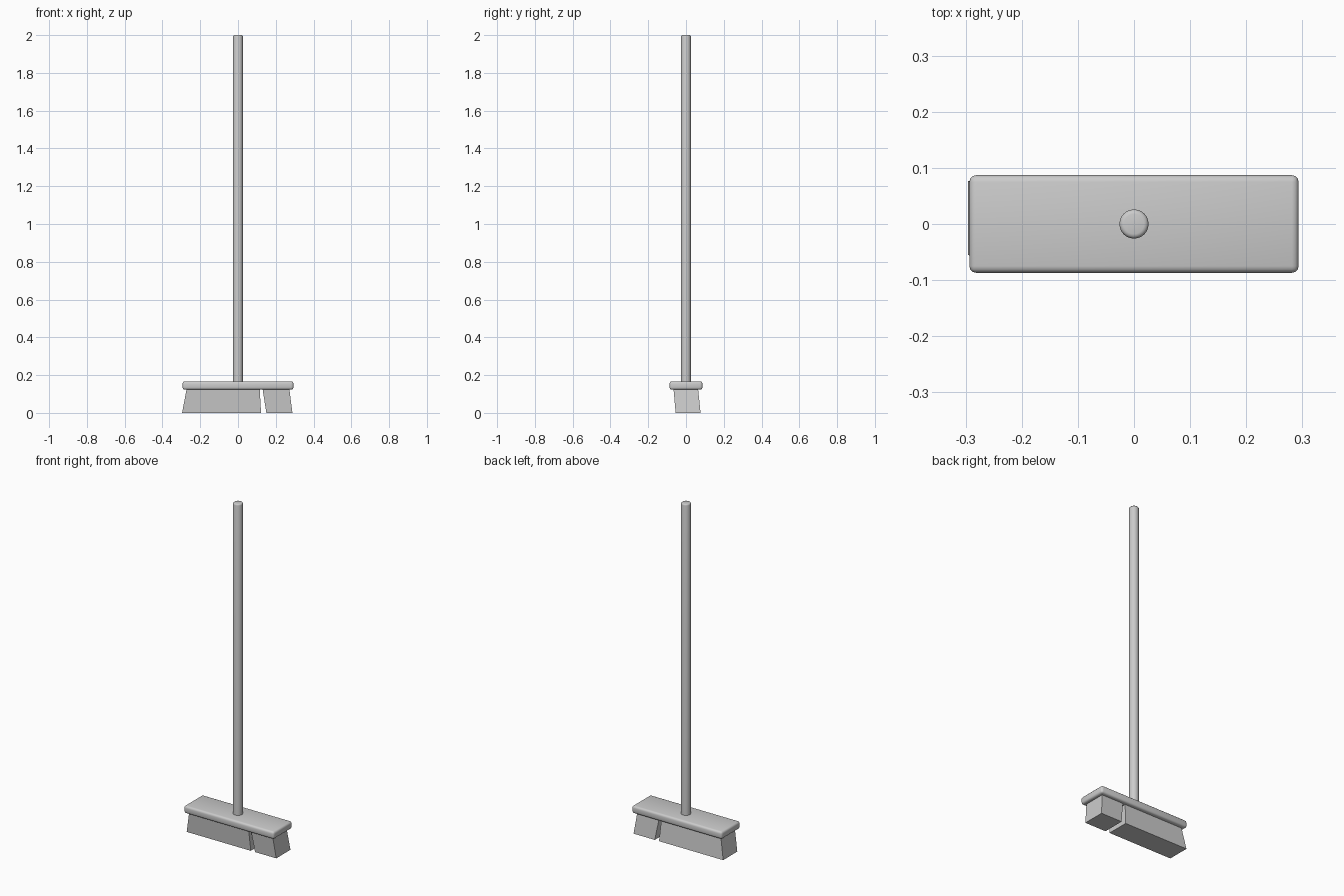
import bpy, bmesh
from math import radians

if "Cube" in bpy.data.objects:
    bpy.data.objects.remove(bpy.data.objects["Cube"])


def finish(name, bm, smooth=False):
    bmesh.ops.recalc_face_normals(bm, faces=bm.faces)
    mesh = bpy.data.meshes.new(name)
    bm.to_mesh(mesh)
    bm.free()
    obj = bpy.data.objects.new(name, mesh)
    bpy.context.collection.objects.link(obj)
    if smooth:
        bpy.context.view_layer.objects.active = obj
        obj.select_set(True)
        bpy.ops.object.shade_smooth_by_angle(angle=radians(35))
        obj.select_set(False)
    return obj


def hexa(name, bottom, top):
    """Slanted box between two rectangles (x0, x1, y0, y1, z)."""
    bm = bmesh.new()
    rings = []
    for x0, x1, y0, y1, z in (bottom, top):
        rings.append([bm.verts.new(c) for c in
                      ((x0, y0, z), (x1, y0, z), (x1, y1, z), (x0, y1, z))])
    lo, hi = rings
    bm.faces.new(lo)
    bm.faces.new(hi)
    for i in range(4):
        j = (i + 1) % 4
        bm.faces.new((lo[i], lo[j], hi[j], hi[i]))
    return finish(name, bm)


# Head block with rounded edges
bm = bmesh.new()
bmesh.ops.create_cube(bm, size=1)
bmesh.ops.scale(bm, vec=(0.587, 0.174, 0.044), verts=bm.verts)
bmesh.ops.translate(bm, vec=(0, 0, 0.145), verts=bm.verts)
bmesh.ops.bevel(bm, geom=bm.edges[:], offset=0.012, segments=3,
                profile=0.5, affect='EDGES')
finish("head_block", bm, True)

# Bristle clumps, splayed and leaning slightly to the back
hexa("bristles_long", (-0.296, 0.122, -0.055, 0.077, 0),
     (-0.272, 0.115, -0.066, 0.064, 0.127))
hexa("bristles_short", (0.150, 0.288, -0.055, 0.077, 0),
     (0.130, 0.272, -0.066, 0.064, 0.127))

# Handle pole with a rounded tip
bm = bmesh.new()
bmesh.ops.create_cone(bm, cap_ends=True, segments=24, radius1=0.026,
                      radius2=0.026, depth=1.85)
bmesh.ops.translate(bm, vec=(0, 0, 1.075), verts=bm.verts)
tip = [e for e in bm.edges if all(v.co.z > 1.9 for v in e.verts)]
bmesh.ops.bevel(bm, geom=tip, offset=0.008, segments=3, profile=0.5,
                affect='EDGES')
finish("handle", bm, True)
